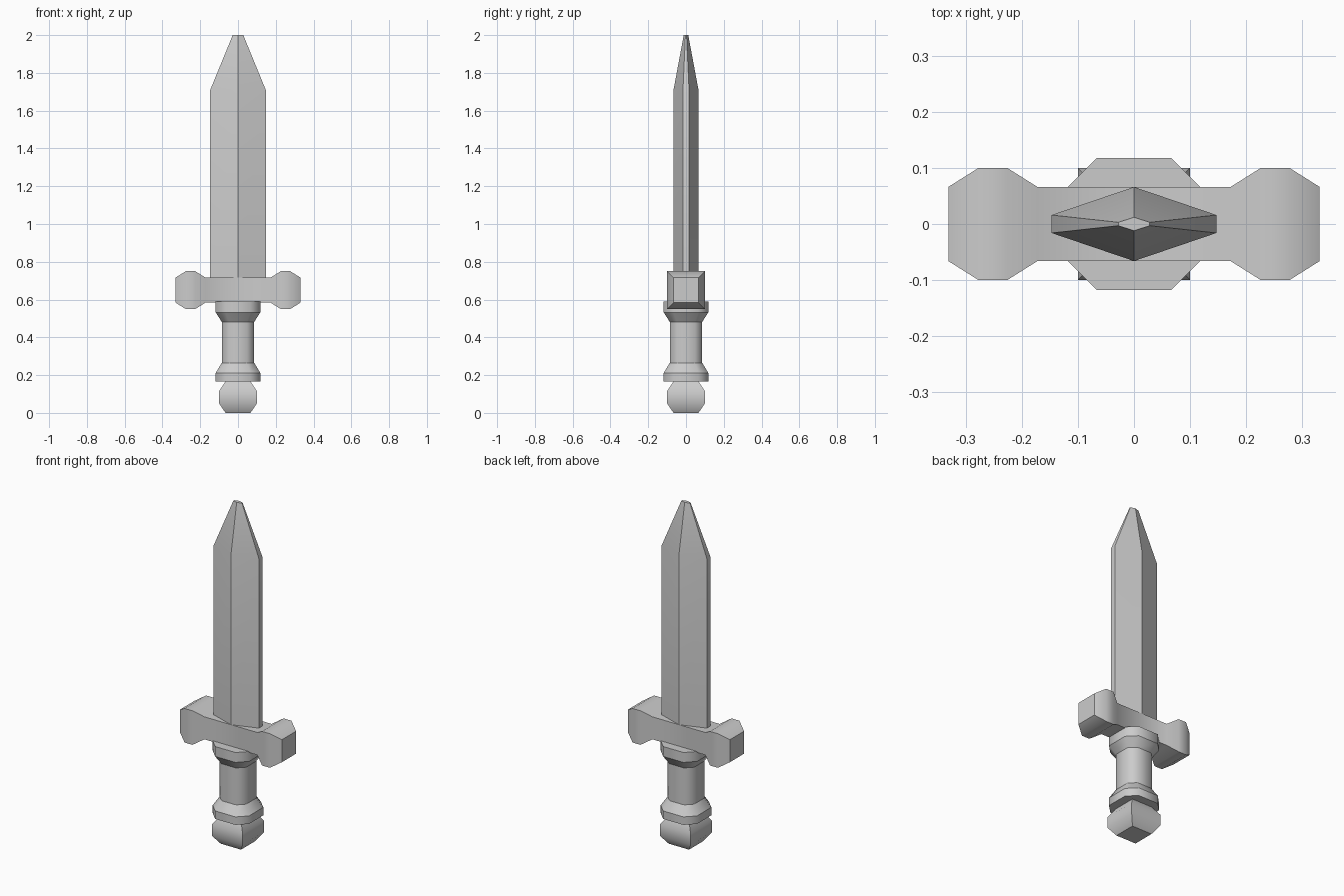
import bpy, bmesh
from math import radians

if "Cube" in bpy.data.objects:
    bpy.data.objects.remove(bpy.data.objects["Cube"])


def loft(name, rings, angle, crisp_rings=False):
    """Skin a list of equal-length rings, cap both ends, shade by angle."""
    bm = bmesh.new()
    loops = [[bm.verts.new(p) for p in ring] for ring in rings]
    n = len(loops[0])
    for a, b in zip(loops, loops[1:]):
        for i in range(n):
            j = (i + 1) % n
            bm.faces.new((a[i], a[j], b[j], b[i]))
    bm.faces.new(loops[0])
    bm.faces.new(loops[-1])
    bmesh.ops.recalc_face_normals(bm, faces=bm.faces[:])
    mesh = bpy.data.meshes.new(name)
    bm.to_mesh(mesh)
    bm.free()
    ob = bpy.data.objects.new(name, mesh)
    bpy.context.collection.objects.link(ob)
    bpy.ops.object.select_all(action='DESELECT')
    ob.select_set(True)
    bpy.context.view_layer.objects.active = ob
    bpy.ops.object.shade_smooth_by_angle(angle=radians(angle))
    if crisp_rings:
        for e in mesh.edges:
            a, b = (mesh.vertices[v].co.z for v in e.vertices)
            if abs(a - b) < 1e-5:
                e.use_edge_sharp = True
    return ob


def square(h):
    return [(-h, -h), (h, -h), (h, h), (-h, h)]


def octagon(h, c):
    return [(h, -c), (h, c), (c, h), (-c, h), (-h, h and c), (-h, -c), (-c, -h), (c, -h)]


def blade_section(x, edge, ridge):
    return [(x, -edge), (x, edge), (0, ridge), (-x, edge), (-x, -edge), (0, -ridge)]


def at_z(points, z):
    return [(x, y, z) for x, y in points]


# Pommel: square block with tapered ends
loft("pommel", [at_z(square(h), z) for h, z in
                ((0.066, 0), (0.1, 0.05), (0.1, 0.115), (0.066, 0.167))], 40)

# Grip: octagonal handle with a collar at each end
loft("grip", [at_z(octagon(h, c), z) for h, c, z in
              ((0.118, 0.066, 0.165), (0.118, 0.066, 0.212), (0.086, 0.047, 0.265),
               (0.086, 0.047, 0.482), (0.118, 0.066, 0.532), (0.118, 0.066, 0.59))],
     50, crisp_rings=True)

# Crossguard: square bar flaring into knobs, mirrored about x = 0
half = [(0.172, 0.066), (0.226, 0.1), (0.277, 0.1), (0.331, 0.066)]
stations = [(-x, h) for x, h in reversed(half)] + half
loft("crossguard", [[(x, y, 0.65 + z) for y, z in square(h)] for x, h in stations], 40)

# Blade: six-sided section tapering to a blunt tip
loft("blade", [at_z(blade_section(*s), z) for s, z in
               (((0.147, 0.016, 0.066), 0.70), ((0.147, 0.016, 0.066), 1.71),
                ((0.028, 0.003, 0.012), 2.0))], 30)
